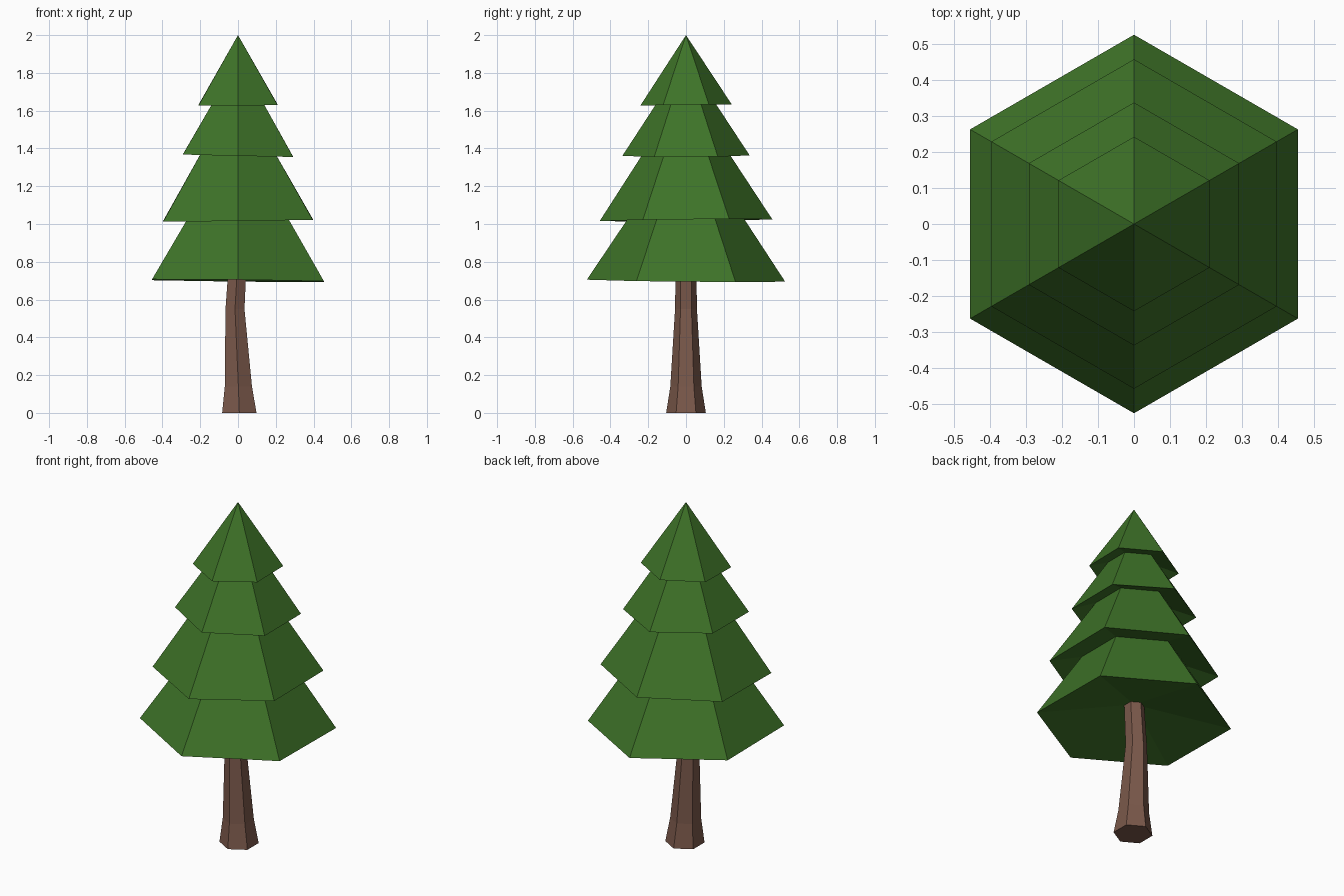
import bpy
import bmesh
import math

cube = bpy.data.objects.get("Cube")
if cube:
    bpy.data.objects.remove(cube, do_unlink=True)

SIDES = 6


def make_material(name, rgb):
    mat = bpy.data.materials.new(name)
    mat.use_nodes = True
    mat.diffuse_color = (*rgb, 1)
    bsdf = mat.node_tree.nodes["Principled BSDF"]
    bsdf.inputs["Base Color"].default_value = (*rgb, 1)
    bsdf.inputs["Roughness"].default_value = 0.9
    return mat


def add_ring(bm, radius, z, cx=0, tilt=(0, 0)):
    """Hexagonal ring with corners on the y axis, slightly tilted."""
    verts = []
    for i in range(SIDES):
        a = math.pi / 2 + math.tau * i / SIDES
        x, y = radius * math.cos(a), radius * math.sin(a)
        verts.append(bm.verts.new((x + cx, y, z + tilt[0] * x + tilt[1] * y)))
    return verts


def bridge(bm, low, high):
    for i in range(SIDES):
        j = (i + 1) % SIDES
        bm.faces.new((low[i], low[j], high[j], high[i]))


def fan(bm, ring, tip):
    v = bm.verts.new(tip)
    for i in range(SIDES):
        bm.faces.new((ring[i], ring[(i + 1) % SIDES], v))


def finish(bm, name, mat):
    bmesh.ops.recalc_face_normals(bm, faces=bm.faces)
    mesh = bpy.data.meshes.new(name)
    bm.to_mesh(mesh)
    bm.free()
    mesh.materials.append(mat)
    obj = bpy.data.objects.new(name, mesh)
    bpy.context.collection.objects.link(obj)
    return obj


green = make_material("needle green", (0.048, 0.171, 0.021))
brown = make_material("bark brown", (0.195, 0.098, 0.069))

# Foliage: one stepped shell, each tier as (rim radius, rim z, tilt, neck radius, neck z)
tiers = [
    (0.525, 0.70, (-0.011, -0.010), 0.283, 1.065),
    (0.457, 1.02, (0.012, 0.010), 0.207, 1.405),
    (0.337, 1.362, (-0.022, 0.004), 0.142, 1.66),
    (0.242, 1.63, (0.008, 0.015), None, 2.0),
]
bm = bmesh.new()
neck = None
for rim_r, rim_z, tilt, neck_r, neck_z in tiers:
    rim = add_ring(bm, rim_r, rim_z, tilt=tilt)
    if neck:
        bridge(bm, neck, rim)
    else:
        fan(bm, rim, (0, 0, 0.80))  # hollowed underside
    if neck_r:
        neck = add_ring(bm, neck_r, neck_z)
        bridge(bm, rim, neck)
    else:
        fan(bm, rim, (0, 0, neck_z))  # tree tip
finish(bm, "foliage", green)

# Trunk: flared base, slight bend; (radius, z, x offset)
bm = bmesh.new()
rings = [add_ring(bm, r, z, cx) for r, z, cx in (
    (0.105, 0.0, 0.007), (0.083, 0.14, 0.002),
    (0.058, 0.55, -0.016), (0.054, 0.82, 0.0))]
for low, high in zip(rings, rings[1:]):
    bridge(bm, low, high)
bm.faces.new(rings[0])
bm.faces.new(rings[-1])
finish(bm, "trunk", brown)
